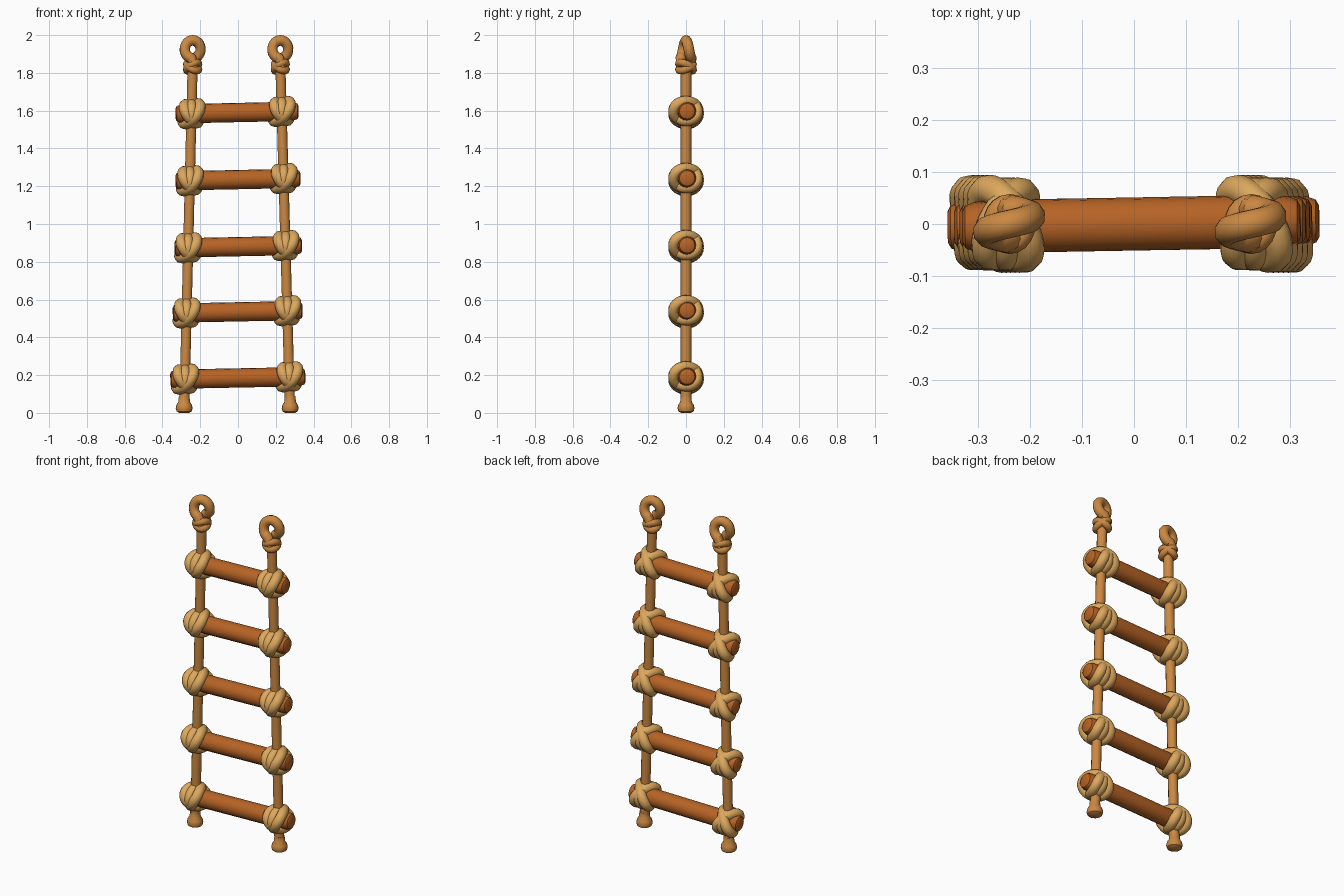
import bpy
import bmesh
from math import sin, cos, pi, radians
from mathutils import Vector, Matrix

cube = bpy.data.objects.get("Cube")
if cube:
    bpy.data.objects.remove(cube, do_unlink=True)


def material(name, rgb):
    m = bpy.data.materials.new(name)
    m.use_nodes = True
    m.diffuse_color = (*rgb, 1)
    m.node_tree.nodes["Principled BSDF"].inputs["Base Color"].default_value = (*rgb, 1)
    return m


WOOD = material("rung wood", (0.47, 0.125, 0.018))
ROPE = material("rope tan", (0.60, 0.25, 0.055))
LASH = material("lashing straw", (0.72, 0.39, 0.11))


def finish(name, mesh, mat):
    mesh.materials.clear()
    mesh.materials.append(mat)
    obj = bpy.data.objects.new(name, mesh)
    bpy.context.collection.objects.link(obj)
    bpy.ops.object.select_all(action="DESELECT")
    obj.select_set(True)
    bpy.context.view_layer.objects.active = obj
    bpy.ops.object.shade_smooth_by_angle(angle=radians(40))
    return obj


def tube(name, strands, radius, mat, closed=False):
    """Sweep a round cord along each list of points."""
    curve = bpy.data.curves.new(name, "CURVE")
    curve.dimensions = "3D"
    curve.bevel_depth = radius
    curve.bevel_resolution = 3
    curve.use_fill_caps = True
    for pts in strands:
        s = curve.splines.new("POLY")
        s.points.add(len(pts) - 1)
        for p, co in zip(s.points, pts):
            p.co = (*co, 1)
        s.use_cyclic_u = closed
    temp = bpy.data.objects.new(name + " path", curve)
    bpy.context.collection.objects.link(temp)
    deps = bpy.context.evaluated_depsgraph_get()
    mesh = bpy.data.meshes.new_from_object(temp.evaluated_get(deps))
    bpy.data.objects.remove(temp)
    return finish(name, mesh, mat)


def lathe(name, profile, start, axis, mat, sides=16):
    """Spin (radius, distance) pairs around an axis from a start point."""
    bm = bmesh.new()
    turn = Vector((0, 0, 1)).rotation_difference(axis).to_matrix()
    rings = []
    for r, d in profile:
        rings.append([bm.verts.new(start + turn @ Vector(
            (r * cos(2 * pi * i / sides), r * sin(2 * pi * i / sides), d)))
            for i in range(sides)])
    for a, b in zip(rings, rings[1:]):
        for i in range(sides):
            j = (i + 1) % sides
            bm.faces.new((a[i], a[j], b[j], b[i]))
    bm.faces.new(rings[0][::-1])
    bm.faces.new(rings[-1])
    mesh = bpy.data.meshes.new(name)
    bm.to_mesh(mesh)
    bm.free()
    return finish(name, mesh, mat)


def wrap(centre, radius, swing, phase, steps=28):
    """Slanted loop of cord around a rung."""
    return [centre + Vector((swing * cos(t - phase), -radius * cos(t),
                             radius * 0.82 * sin(t)))
            for t in (2 * pi * i / steps for i in range(steps))]


# Rungs: round bars with chamfered ends, slightly tilted
rungs = [(1.59, -0.33, 0.32), (1.235, -0.33, 0.33), (0.88, -0.335, 0.338),
         (0.535, -0.345, 0.342), (0.185, -0.358, 0.356)]
for n, (z, x0, x1) in enumerate(rungs):
    a, b = Vector((x0, -0.006, z - 0.007)), Vector((x1, 0.006, z + 0.007))
    length = (b - a).length
    end = [(0.030, 0), (0.041, 0.006), (0.047, 0.022), (0.051, 0.06)]
    lathe(f"rung_{n + 1}", end + [(r, length - d) for r, d in reversed(end)],
          a, (b - a).normalized(), WOOD)

for side, name, low, high in ((-1, "right", -0.285, -0.240), (1, "left", 0.276, 0.224)):
    def rope_x(z):
        return low + (high - low) * z / 1.85

    # Side rope
    tube(f"{name}_rope", [[Vector((rope_x(z), 0, z))
                           for z in (0.04, 0.5, 1.0, 1.5, 1.85)]], 0.028, ROPE)

    # Flared knob at the foot
    lathe(f"{name}_rope_end", [(0.026, 0), (0.040, 0.008), (0.045, 0.024), (0.041, 0.042),
                               (0.031, 0.058), (0.028, 0.09)],
          Vector((low, 0, 0)), Vector((0, 0, 1)), ROPE)

    # Crossed lashings where rope and rung meet
    for n, (z, x0, x1) in enumerate(rungs):
        c = Vector((rope_x(z), 0, z + side * 0.006))
        tube(f"{name}_lashing_{n + 1}",
             [wrap(c, 0.066, 0.046, pi / 4), wrap(c, 0.061, -0.038, pi / 4),
              wrap(c, 0.062, 0.0, 0)], 0.029, LASH, closed=True)

    # Eye at the top, its two legs passing each other front to back
    loop = []
    for i in range(25):
        t = radians(-125 + 340 * i / 24)
        u = i / 24 - 0.5
        loop.append(Vector((high + 0.042 * sin(t - radians(45)), 0.056 * u,
                            1.925 + 0.047 * cos(t - radians(45)))))
    loop = [Vector((high + 0.008, -0.024, 1.83))] + loop + [Vector((high - 0.008, 0.024, 1.83))]
    tube(f"{name}_eye", [loop], 0.028, ROPE)

    # Two slanted turns binding the eye
    turns = []
    for slant in (0.016, -0.014):
        turns.append([Vector((high + 0.031 * cos(t), 0.038 * sin(t),
                              1.832 + slant * (cos(t) - sin(t))))
                      for t in (2 * pi * i / 20 for i in range(20))])
    tube(f"{name}_eye_binding", turns, 0.020, ROPE, closed=True)
